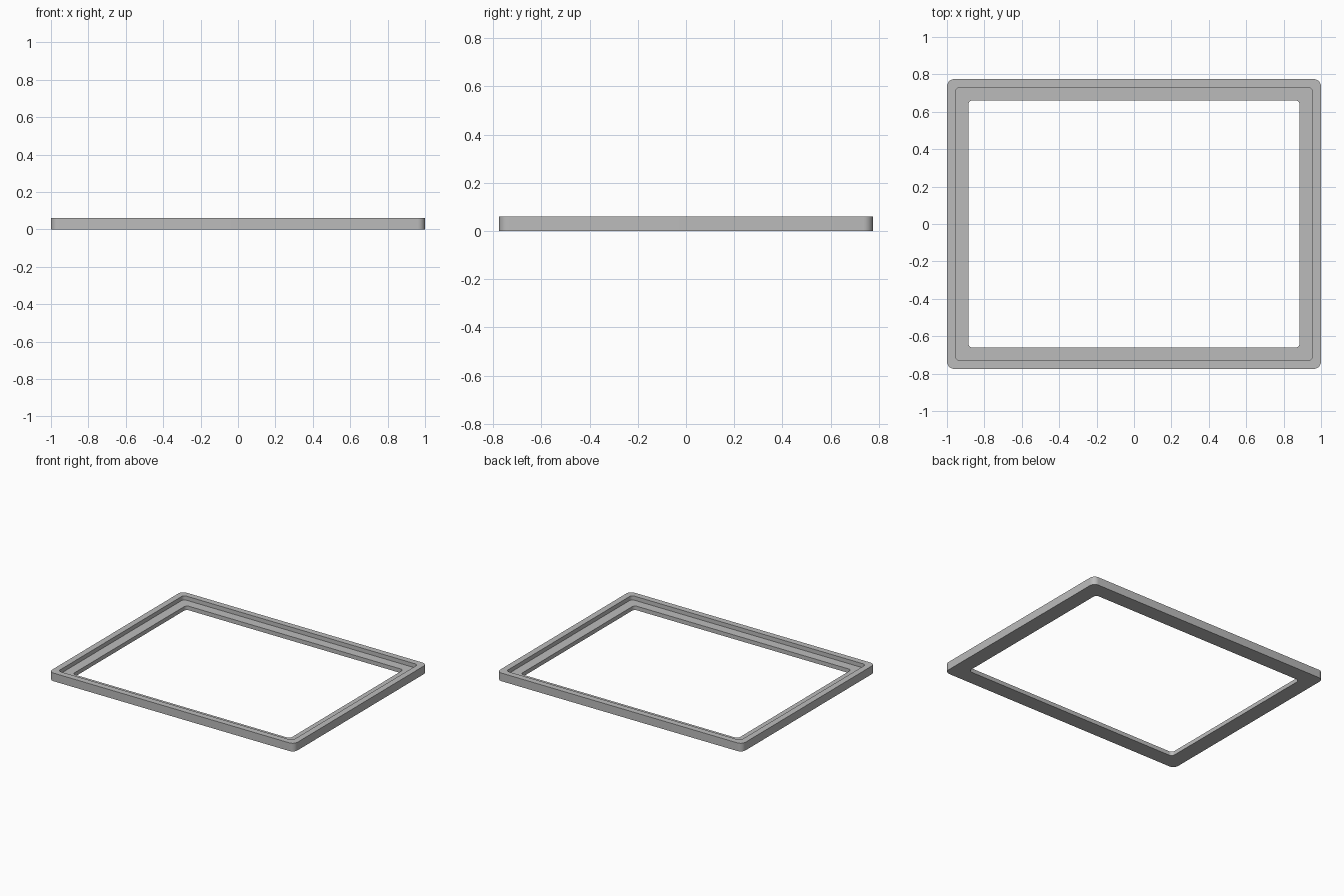
import bpy
import bmesh
from math import cos, sin, pi, radians

cube = bpy.data.objects.get("Cube")
if cube:
    bpy.data.objects.remove(cube, do_unlink=True)

HALF_X, HALF_Y = 1.0, 0.775
HEIGHT, LEDGE = 0.06, 0.03
CORNER_STEPS = 8

# Frame cross-section: inset from the outer edge, height, corner radius
SECTION = [
    (0.0, 0.0, 0.04),
    (0.0, HEIGHT, 0.04),
    (0.045, HEIGHT, 0.025),
    (0.045, LEDGE, 0.025),
    (0.114, LEDGE, 0.025),
    (0.114, 0.0, 0.025),
]


def rounded_loop(bm, inset, z, radius):
    """Ring of vertices around a rectangle with rounded corners."""
    cx, cy = HALF_X - inset - radius, HALF_Y - inset - radius
    verts = []
    for corner, (sx, sy) in enumerate([(1, 1), (-1, 1), (-1, -1), (1, -1)]):
        for step in range(CORNER_STEPS + 1):
            a = (corner + step / CORNER_STEPS) * pi / 2
            verts.append(bm.verts.new((sx * cx + radius * cos(a),
                                       sy * cy + radius * sin(a), z)))
    return verts


# Sweep the stepped section around the frame
bm = bmesh.new()
loops = [rounded_loop(bm, *point) for point in SECTION]
for i, a in enumerate(loops):
    b = loops[(i + 1) % len(loops)]
    for j in range(len(a)):
        k = (j + 1) % len(a)
        bm.faces.new((a[j], a[k], b[k], b[j]))
bmesh.ops.recalc_face_normals(bm, faces=bm.faces)
mesh = bpy.data.meshes.new("rebated_frame")
bm.to_mesh(mesh)
bm.free()

frame = bpy.data.objects.new("rebated_frame", mesh)
bpy.context.collection.objects.link(frame)

# Plain grey material
grey = bpy.data.materials.new("plain_grey")
grey.use_nodes = True
colour = (0.5, 0.5, 0.5, 1.0)
grey.diffuse_color = colour
grey.node_tree.nodes["Principled BSDF"].inputs["Base Color"].default_value = colour
mesh.materials.append(grey)

# Smooth rounded corners, crisp edges
bpy.ops.object.select_all(action="DESELECT")
frame.select_set(True)
bpy.context.view_layer.objects.active = frame
bpy.ops.object.shade_smooth_by_angle(angle=radians(30))
